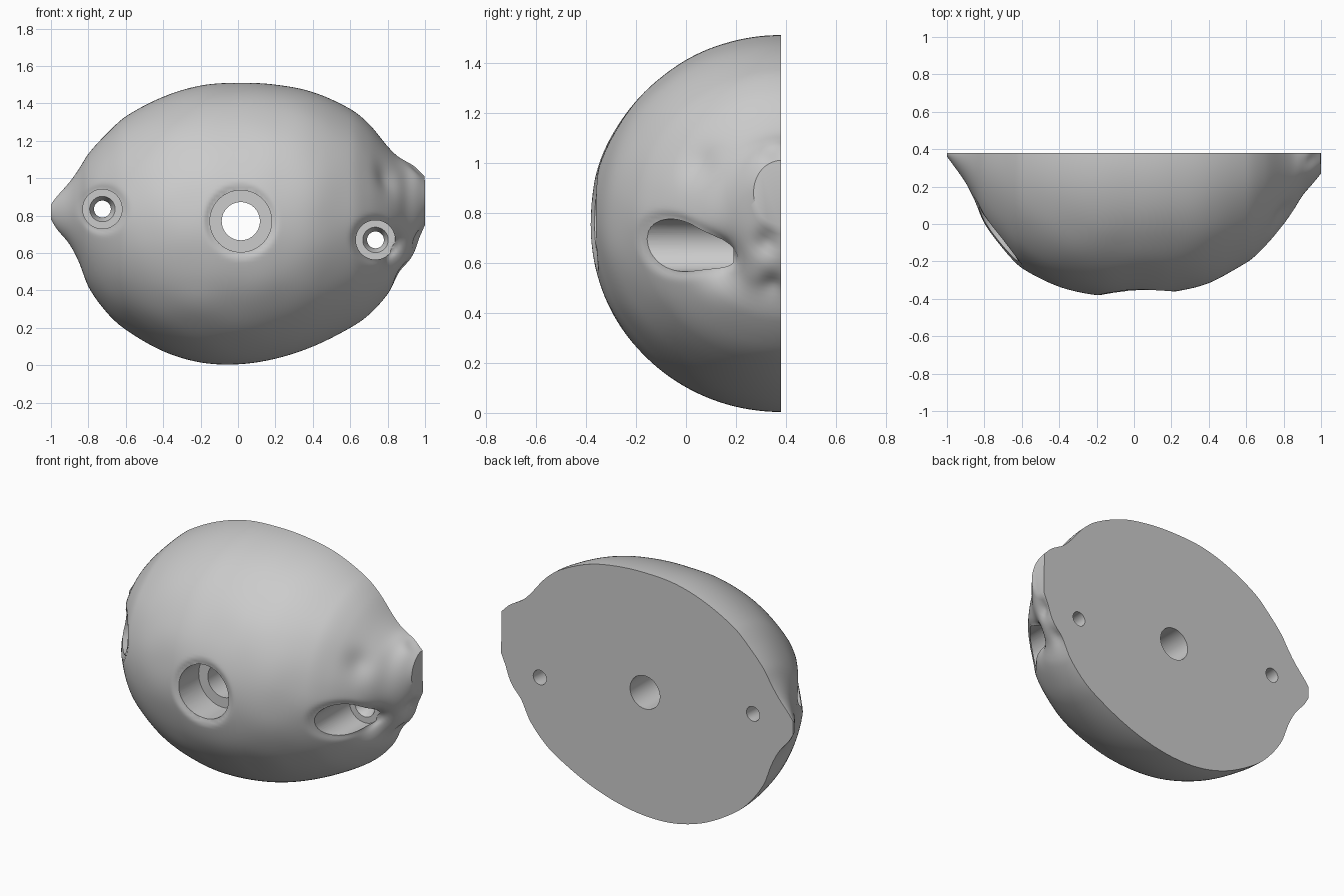
import bpy, bmesh, math
from mathutils import Vector, noise

if "Cube" in bpy.data.objects:
    bpy.data.objects.remove(bpy.data.objects["Cube"])

BACK = 0.38
# Stations along the length: x, top z, bottom z, front y
STATIONS = [
    (-1.0, 0.86, 0.78, 0.36), (-0.97, 0.90, 0.73, 0.32), (-0.9, 0.98, 0.645, 0.22),
    (-0.85, 1.05, 0.55, 0.12), (-0.8, 1.13, 0.42, 0.0), (-0.7, 1.24, 0.28, -0.14),
    (-0.6, 1.33, 0.19, -0.235), (-0.4, 1.435, 0.075, -0.335), (-0.2, 1.495, 0.015, -0.38),
    (0.0, 1.51, 0.005, -0.383), (0.2, 1.50, 0.035, -0.367), (0.4, 1.46, 0.10, -0.315),
    (0.6, 1.37, 0.20, -0.205), (0.7, 1.29, 0.27, -0.115), (0.8, 1.17, 0.38, 0.0),
    (0.85, 1.12, 0.47, 0.07), (0.9, 1.09, 0.53, 0.15), (0.96, 1.06, 0.64, 0.22),
    (1.0, 1.01, 0.75, 0.27)]

# Screw and centre holes: x, z, bore radius, profile of (y, radius)
SMALL = [(-0.7, 0.105), (0.19, 0.105), (0.19, 0.068), (0.24, 0.045), (0.6, 0.045)]
HOLES = [("centre", 0.015, 0.77, 0.165, [(-0.7, 0.165), (-0.17, 0.165), (-0.17, 0.102), (0.6, 0.102)]),
         ("left", -0.725, 0.835, 0.105, SMALL),
         ("right", 0.735, 0.67, 0.105, SMALL)]

# Surface dents near the stem end: centre x, y, z, spread, depth
DENTS = [(0.88, 0.10, 0.60, 0.10, 0.07), (0.96, 0.32, 0.68, 0.05, 0.03),
         (0.90, 0.34, 0.50, 0.05, 0.025), (0.97, 0.34, 1.06, 0.05, 0.02),
         (0.80, 0.05, 1.00, 0.08, 0.02)]


def slope(i, k):
    a, b = STATIONS[max(i - 1, 0)], STATIONS[min(i + 1, len(STATIONS) - 1)]
    return (b[k] - a[k]) / (b[0] - a[0])


def section(x):
    """Smoothly interpolated top, bottom and front at x."""
    i = 0
    while i < len(STATIONS) - 2 and x > STATIONS[i + 1][0]:
        i += 1
    p, q = STATIONS[i], STATIONS[i + 1]
    h = q[0] - p[0]
    t = (x - p[0]) / h
    return [(2*t**3 - 3*t**2 + 1) * p[k] + (t**3 - 2*t**2 + t) * h * slope(i, k)
            + (3*t**2 - 2*t**3) * q[k] + (t**3 - t**2) * h * slope(i + 1, k) for k in (1, 2, 3)]


def surface_point(x, a):
    top, bottom, front = section(x)
    mid, half, depth = (top + bottom) / 2, (top - bottom) / 2, BACK - front
    s = math.sin(a)
    p = Vector((x, BACK - depth * s, mid + half * math.cos(a)))
    inward = Vector((-0.6 * x, BACK + 0.1 - p.y, mid - p.z)).normalized()
    # gentle waviness of the peel, fading at the flat back
    push = 0.005 * s * noise.noise(p * 4.5) * min(1, (1 - abs(x)) * 8)
    for dx, dy, dz, spread, amount in DENTS:
        push += amount * math.exp(-(p - Vector((dx, dy, dz))).length_squared / spread**2)
    p += inward * push
    # softened rims round the holes
    for _, hx, hz, r, _ in HOLES:
        d = max(0, math.hypot(p.x - hx, p.z - hz) - r)
        p.y += 0.02 * math.exp(-(d / 0.022)**2) * s
    p.x = max(-1, min(1, p.x))
    p.y = min(p.y, BACK)
    return p


def make_object(name, bm):
    bmesh.ops.recalc_face_normals(bm, faces=bm.faces)
    mesh = bpy.data.meshes.new(name)
    bm.to_mesh(mesh)
    bm.free()
    ob = bpy.data.objects.new(name, mesh)
    bpy.context.collection.objects.link(ob)
    return ob


def loft(bm, rings, closed):
    for r0, r1 in zip(rings, rings[1:]):
        n = len(r0)
        for j in range(n if closed else n - 1):
            k = (j + 1) % n
            bm.faces.new((r0[j], r0[k], r1[k], r1[j]))
    bm.faces.new(rings[0])
    bm.faces.new(rings[-1])


# Half fruit body with a flat back
bm = bmesh.new()
NX, NA = 160, 110
rings = []
for i in range(NX + 1):
    x = -1 + 2 * i / NX
    ring = [bm.verts.new(surface_point(x, math.pi * j / NA)) for j in range(NA + 1)]
    ring[0].co.y = ring[-1].co.y = BACK
    rings.append(ring)
loft(bm, rings, False)
bm.faces.new([r[0] for r in rings] + [r[-1] for r in reversed(rings)])
body = make_object("half_fruit_body", bm)

# Stepped hole cutters
for name, hx, hz, _, profile in HOLES:
    bm = bmesh.new()
    loft(bm, [[bm.verts.new((hx + r * math.cos(math.tau * j / 64), y,
                             hz + r * math.sin(math.tau * j / 64))) for j in range(64)]
              for y, r in profile], True)
    cutter = make_object(name + "_hole_cutter", bm)
    cutter.hide_render = True
    mod = body.modifiers.new(name + "_hole", 'BOOLEAN')
    mod.operation, mod.solver, mod.object = 'DIFFERENCE', 'EXACT', cutter

# Apply the cuts and shade
bpy.context.view_layer.objects.active = body
body.select_set(True)
for mod in list(body.modifiers):
    cutter = mod.object
    bpy.ops.object.modifier_apply(modifier=mod.name)
    bpy.data.objects.remove(cutter)
bpy.ops.object.shade_smooth_by_angle(angle=math.radians(35))
